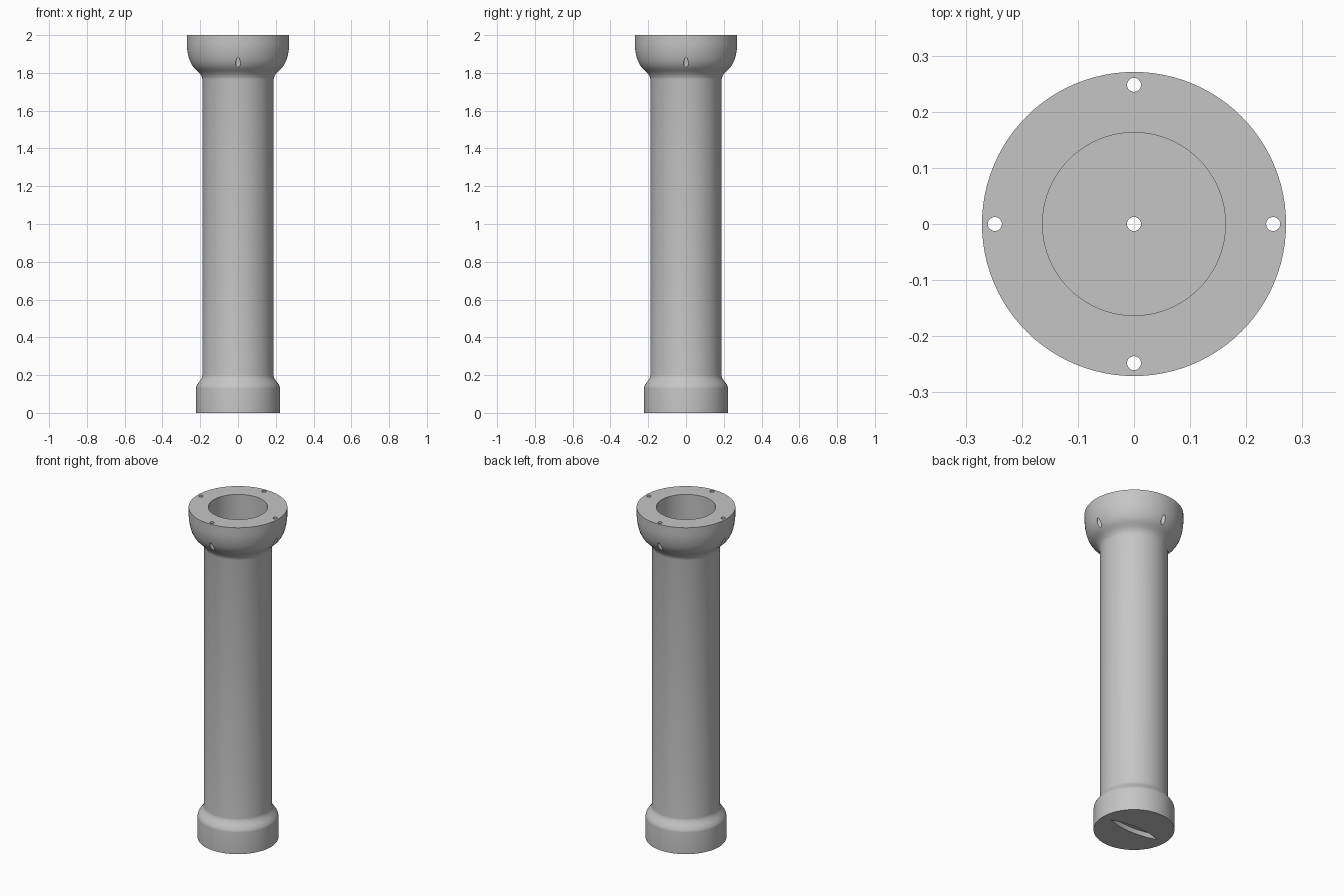
import bpy
import bmesh
import math
from mathutils import Vector

default_cube = bpy.data.objects.get("Cube")
if default_cube:
    bpy.data.objects.remove(default_cube, do_unlink=True)

SIDES = 96
TUBE_R, BORE_R, BASE_R, HOLE_R = 0.188, 0.163, 0.222, 0.0125
FLOOR_Z = 0.15

grey = bpy.data.materials.new("plain grey")
grey.use_nodes = True
grey.diffuse_color = (0.56, 0.56, 0.56, 1)
grey.node_tree.nodes["Principled BSDF"].inputs["Base Color"].default_value = grey.diffuse_color


def make_object(name, bm):
    bmesh.ops.recalc_face_normals(bm, faces=bm.faces[:])
    mesh = bpy.data.meshes.new(name)
    bm.to_mesh(mesh)
    bm.free()
    mesh.materials.append(grey)
    obj = bpy.data.objects.new(name, mesh)
    bpy.context.collection.objects.link(obj)
    return obj


def lathe(name, profile):
    """Revolve a closed (radius, z) outline around the z axis."""
    bm = bmesh.new()
    verts = [bm.verts.new((r, 0, z)) for r, z in profile]
    edges = [bm.edges.new((v, verts[i - 1])) for i, v in enumerate(verts)]
    bmesh.ops.spin(bm, geom=verts + edges, cent=(0, 0, 0), axis=(0, 0, 1),
                   angle=math.tau, steps=SIDES)
    bmesh.ops.remove_doubles(bm, verts=bm.verts[:], dist=1e-5)
    return make_object(name, bm)


def prism(name, outline, z0, z1):
    """Extrude a flat (x, y) outline upwards."""
    bm = bmesh.new()
    face = bm.faces.new([bm.verts.new((x, y, z0)) for x, y in outline])
    top = bmesh.ops.extrude_face_region(bm, geom=[face])["geom"]
    moved = [g for g in top if isinstance(g, bmesh.types.BMVert)]
    bmesh.ops.translate(bm, verts=moved, vec=Vector((0, 0, z1 - z0)))
    return make_object(name, bm)


def cut(target, cutter):
    """Subtract the cutter from the target, then drop the cutter."""
    cutter.hide_render = True
    mod = target.modifiers.new("cut", 'BOOLEAN')
    mod.operation = 'DIFFERENCE'
    mod.solver = 'EXACT'
    mod.object = cutter
    bpy.context.view_layer.objects.active = target
    bpy.ops.object.modifier_apply(modifier=mod.name)
    bpy.data.objects.remove(cutter, do_unlink=True)


# Base collar easing into the tube
collar = []
for i in range(11):
    t = i / 10
    blend = t * t * (3 - 2 * t)
    collar.append((BASE_R + (TUBE_R - BASE_R) * blend, 0.13 + 0.07 * t))

# Flared cup at the top
flare = [(TUBE_R, 1.765), (0.190, 1.775), (0.195, 1.786), (0.203, 1.798),
         (0.213, 1.808), (0.224, 1.818), (0.235, 1.829), (0.245, 1.843),
         (0.254, 1.861), (0.261, 1.882), (0.266, 1.905), (0.270, 1.93),
         (0.271, 1.955), (0.271, 2.0)]

# Hollow column: floor with a centre hole, collar, tube, flared rim, bore
profile = [(HOLE_R, 0), (BASE_R, 0)] + collar + flare
profile += [(BORE_R, 2.0), (BORE_R, FLOOR_Z), (HOLE_R, FLOOR_Z)]
column = lathe("hollow_column", profile)

# Four vertical bolt holes through the rim
for k in range(4):
    a = k * math.pi / 2
    cx, cy = 0.248 * math.cos(a), 0.248 * math.sin(a)
    ring = [(cx + HOLE_R * math.cos(math.tau * i / 24),
             cy + HOLE_R * math.sin(math.tau * i / 24)) for i in range(24)]
    cut(column, prism("bolt_hole_cutter", ring, 1.7, 2.1))

# Pointed lens-shaped recess under the base
half = [(-1 + i / 8) for i in range(16)]
lens = [(0.165 * s, -0.03 * (1 - s * s)) for s in half]
lens += [(-x, -y) for x, y in lens]
cut(column, prism("recess_cutter", lens, -0.05, 0.03))

# Smooth walls, crisp rims
bpy.ops.object.select_all(action='DESELECT')
column.select_set(True)
bpy.context.view_layer.objects.active = column
bpy.ops.object.shade_smooth_by_angle(angle=math.radians(30))
